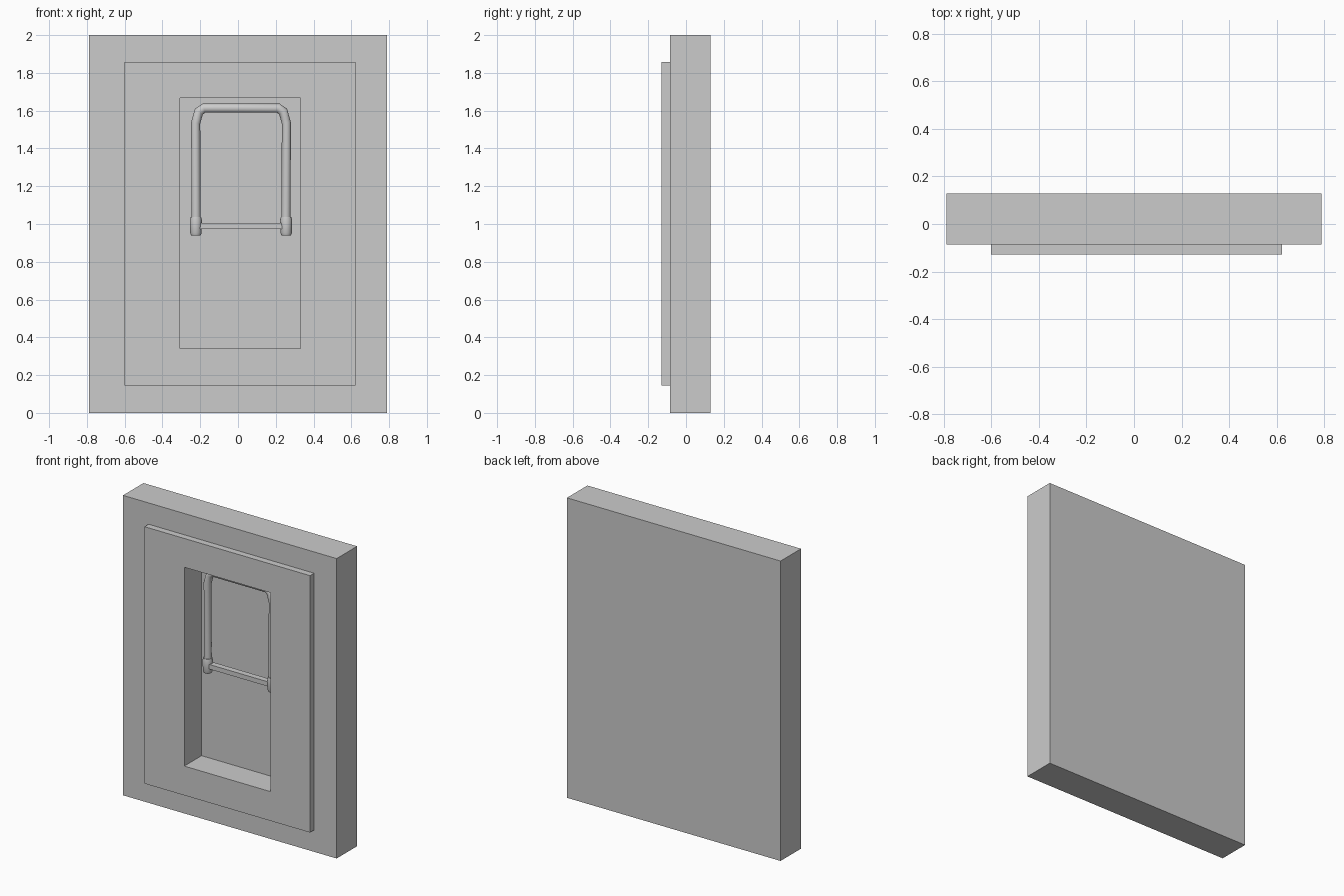
import bpy, bmesh, math
from mathutils import Vector

if "Cube" in bpy.data.objects:
    bpy.data.objects.remove(bpy.data.objects["Cube"])

MID = 0.016      # centre line of the handle
HY = 0.0         # depth of the handle


def finish(name, bm, smooth=False):
    bmesh.ops.recalc_face_normals(bm, faces=bm.faces)
    me = bpy.data.meshes.new(name)
    bm.to_mesh(me)
    bm.free()
    ob = bpy.data.objects.new(name, me)
    bpy.context.collection.objects.link(ob)
    if smooth:
        bpy.ops.object.select_all(action='DESELECT')
        ob.select_set(True)
        bpy.context.view_layer.objects.active = ob
        bpy.ops.object.shade_smooth_by_angle(angle=math.radians(35))
    return ob


def loft(name, rings, smooth=False):
    """Bridge equal-sized point rings and cap both ends."""
    bm = bmesh.new()
    loops = [[bm.verts.new(p) for p in r] for r in rings]
    n = len(loops[0])
    for a, b in zip(loops, loops[1:]):
        for i in range(n):
            j = (i + 1) % n
            bm.faces.new((a[i], a[j], b[j], b[i]))
    bm.faces.new(loops[0])
    bm.faces.new(loops[-1])
    return finish(name, bm, smooth)


def rect(x0, x1, z0, z1, y):
    return [(x0, y, z0), (x1, y, z0), (x1, y, z1), (x0, y, z1)]


def circle(c, side, r, n=16):
    """Circle around c, spanned by the in-plane side vector and y."""
    return [Vector(c) + side * math.cos(2 * math.pi * i / n)
            + Vector((0, r * math.sin(2 * math.pi * i / n), 0)) for i in range(n)]


# Panel: slab, raised plate and recess as nested rectangles from back to front and in
slab = (-0.788, 0.788, 0.0, 2.0)
plate = (-0.60, 0.622, 0.145, 1.858)
recess = (-0.306, 0.33, 0.34, 1.666)
loft("panel", [rect(*slab, 0.129), rect(*slab, -0.086),
               rect(*plate, -0.086), rect(*plate, -0.129),
               rect(*recess, -0.129), rect(*recess, 0.053)])

# Handle: tube swept along a U with bevelled corners, mitred at every bend
half = [(-0.238, 1.0), (-0.24, 1.535), (-0.223, 1.595), (-0.197, 1.613)]
path = [Vector((MID + x, HY, z)) for x, z in half]
path += [Vector((MID - x, HY, z)) for x, z in reversed(half)]
R = 0.024
rings = []
for i, p in enumerate(path):
    d0 = (p - path[i - 1]).normalized() if i else None
    d1 = (path[i + 1] - p).normalized() if i < len(path) - 1 else None
    d0, d1 = d0 or d1, d1 or d0
    t = (d0 + d1).normalized()
    side = Vector((-t.z, 0, t.x)) * (R / t.dot(d1))
    rings.append(circle(p, side, R))
loft("handle", rings, True)

# End sleeves: chamfered collars at the foot of each leg
profile = [(0.025, 0.94), (0.030, 0.952), (0.032, 1.02), (0.028, 1.037)]
for name, s in (("left_sleeve", -1), ("right_sleeve", 1)):
    loft(name, [circle((MID + s * 0.239, HY, z), Vector((r, 0, 0)), r)
                for r, z in profile], True)

# Cross bar between the sleeves
bar = (MID - 0.22, MID + 0.22, 0.974, 1.005)
loft("cross_bar", [rect(*bar, HY - 0.02), rect(*bar, HY + 0.02)])
